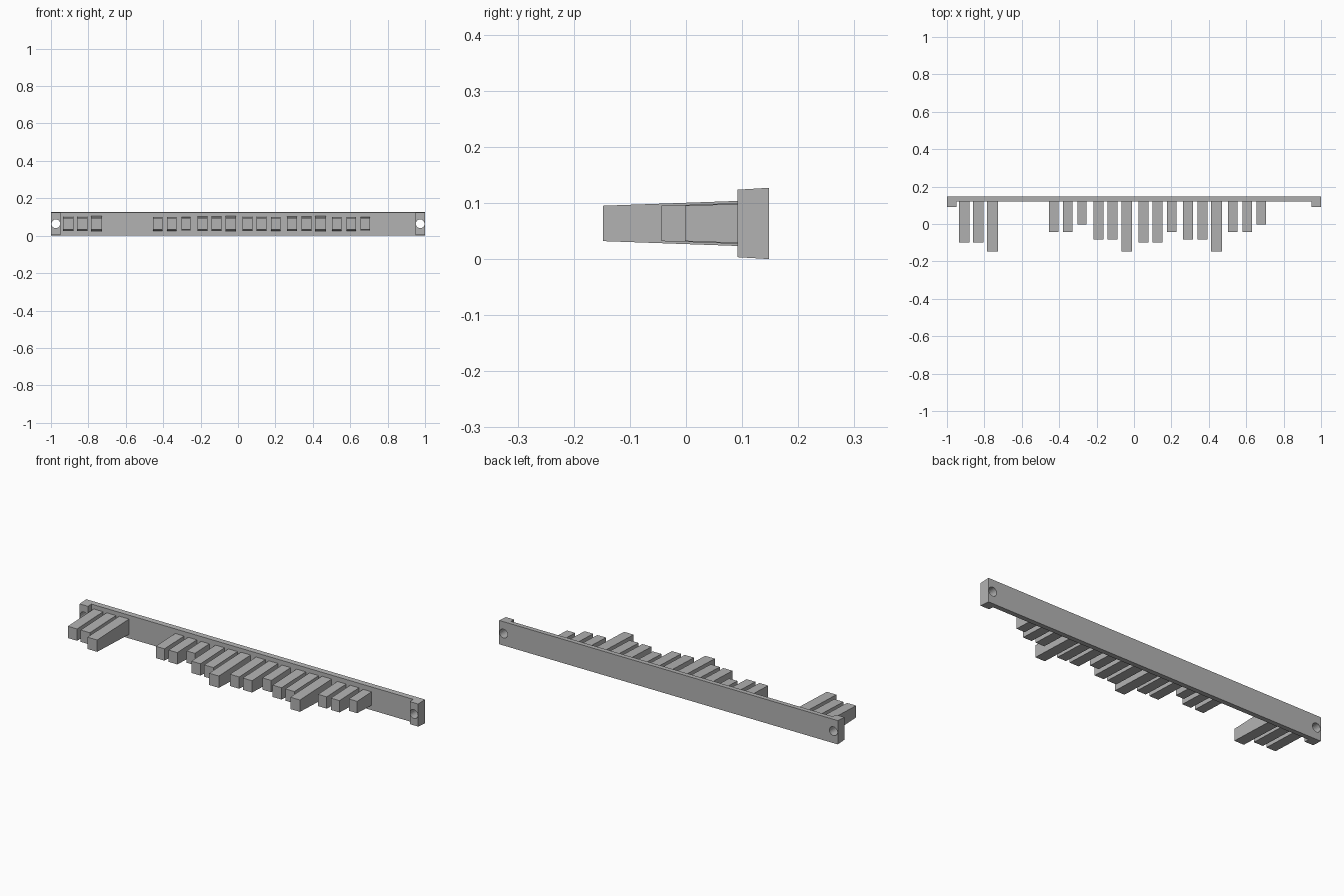
import bpy
import bmesh
import math

if "Cube" in bpy.data.objects:
    bpy.data.objects.remove(bpy.data.objects["Cube"], do_unlink=True)

grey = bpy.data.materials.new("plain_grey")
grey.use_nodes = True
colour = (0.45, 0.45, 0.45, 1)
grey.diffuse_color = colour
grey.node_tree.nodes["Principled BSDF"].inputs["Base Color"].default_value = colour

MID_Z = 0.0635


def prism(name, outline, half_height):
    """Solid over a plan outline, with its half height set by y."""
    bm = bmesh.new()
    low = [bm.verts.new((x, y, MID_Z - half_height(y))) for x, y in outline]
    high = [bm.verts.new((x, y, MID_Z + half_height(y))) for x, y in outline]
    bm.faces.new(low[::-1])
    bm.faces.new(high)
    n = len(outline)
    for i in range(n):
        j = (i + 1) % n
        bm.faces.new((low[i], low[j], high[j], high[i]))
    bmesh.ops.recalc_face_normals(bm, faces=bm.faces)
    mesh = bpy.data.meshes.new(name)
    bm.to_mesh(mesh)
    bm.free()
    mesh.materials.append(grey)
    obj = bpy.data.objects.new(name, mesh)
    bpy.context.collection.objects.link(obj)
    return obj


# Back rail with a lug at each end, slightly drafted towards the front
BACK, RAIL_FRONT, LUG_FRONT = 0.148, 0.12, 0.092
half = [(0.95, RAIL_FRONT), (0.95, LUG_FRONT), (1, LUG_FRONT), (1, BACK)]
outline = half + [(-x, y) for x, y in reversed(half)]
rail = prism("rail", outline, lambda y: 0.0635 - (BACK - y) * 0.06)

# Screw holes through the lugs
for side, name in ((-1, "right"), (1, "left")):
    bpy.ops.mesh.primitive_cylinder_add(
        vertices=24, radius=0.0235, depth=0.3,
        location=(side * 0.974, LUG_FRONT, MID_Z), rotation=(math.pi / 2, 0, 0))
    cutter = bpy.context.object
    cutter.name = name + "_hole_cutter"
    cutter.hide_render = True
    cutter.hide_set(True)
    cutter.data.materials.append(grey)
    cut = rail.modifiers.new(name + "_hole", 'BOOLEAN')
    cut.operation = 'DIFFERENCE'
    cut.solver = 'EXACT'
    cut.object = cutter

# Key fingers in groups of three: group slot, then the tip of each finger
PITCH, GROUP_PITCH, FIRST = 0.0757, 0.2395, -0.908
A, B, C, D, E = -0.002, -0.044, -0.084, -0.1, -0.148
groups = {0: (D, D, E), 2: (B, B, A), 3: (C, C, E),
          4: (D, D, B), 5: (C, C, E), 6: (B, B, A)}
for slot, tips in groups.items():
    for i, tip in enumerate(tips):
        x = FIRST + slot * GROUP_PITCH + i * PITCH
        w = 0.0245 - tip * 0.027
        plan = [(x - w, tip), (x + w, tip),
                (x + w, RAIL_FRONT + 0.005), (x - w, RAIL_FRONT + 0.005)]
        prism(f"finger_{slot}_{i + 1}", plan,
              lambda y, tip=tip: 0.0315 + (y - tip) * 0.036)
